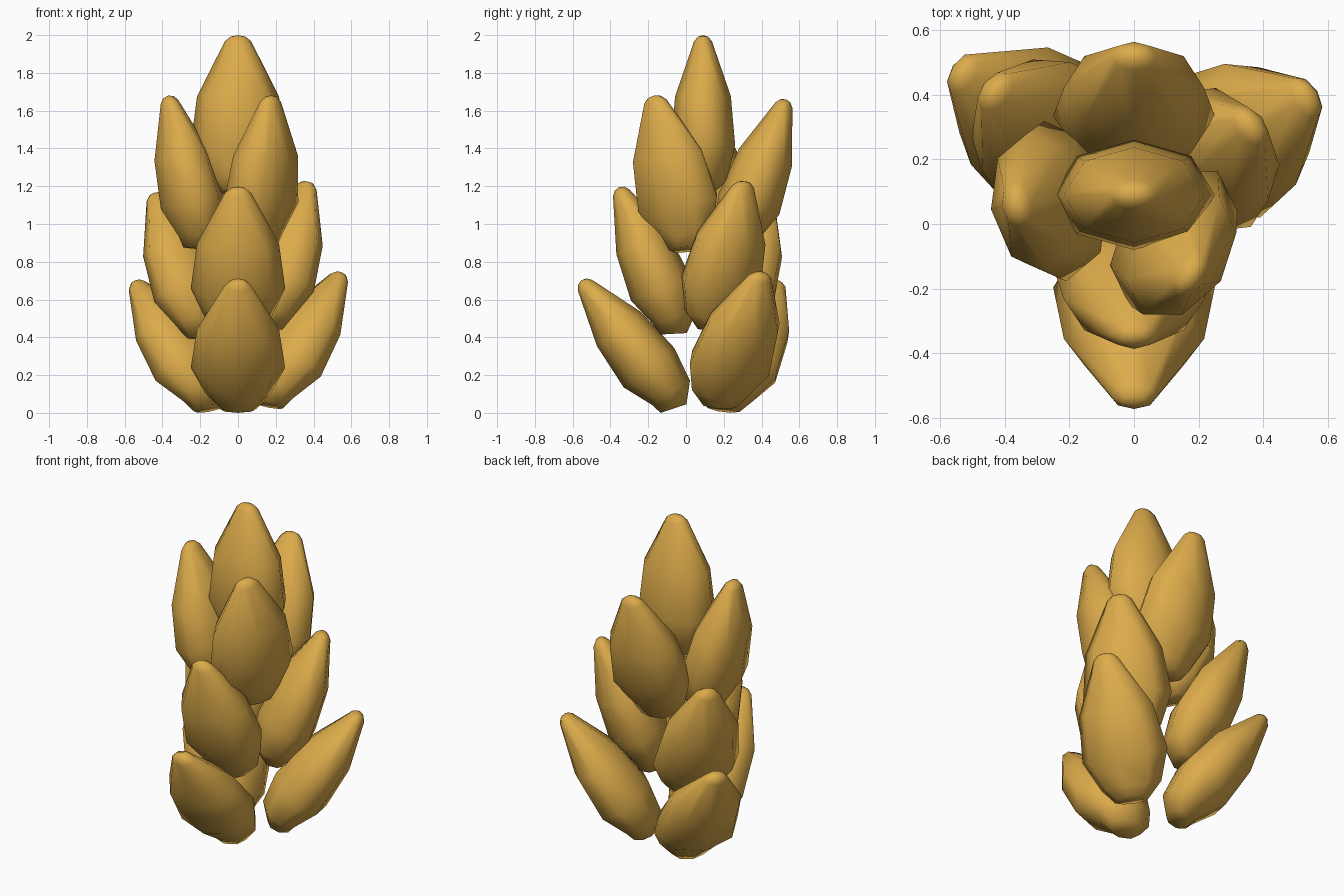
import bpy, bmesh, math
from mathutils import Vector

if "Cube" in bpy.data.objects:
    bpy.data.objects.remove(bpy.data.objects["Cube"])

gold = bpy.data.materials.new("golden grain")
gold.diffuse_color = (0.72, 0.41, 0.07, 1)
gold.use_nodes = True
gold.node_tree.nodes["Principled BSDF"].inputs["Base Color"].default_value = gold.diffuse_color

# Kernel profile: (fraction of length, half width, outward shift, slant of the ring)
PROFILE = [(0.0, 0.10, 0.03, 0.35), (0.09, 0.175, -0.01, 0.1), (0.30, 0.25, 0, 0),
           (0.61, 0.217, 0, 0), (0.96, 0.07, 0, 0), (0.99, 0.04, 0, 0)]
FLAT = 0.68
SIDES = 8


def kernel(name, base, tip, facing):
    """Pointed seed from base to tip, its flat side turned to the facing angle."""
    base, tip = Vector(base), Vector(tip)
    axis = tip - base
    up = axis.normalized()
    f = math.radians(facing)
    wide = Vector((-math.sin(f), math.cos(f), 0))
    wide = (wide - up * wide.dot(up)).normalized()
    out = wide.cross(up)

    bm = bmesh.new()
    rings = []
    for t, r, shift, slant in PROFILE:
        ring = []
        for i in range(SIDES):
            a = math.tau * i / SIDES
            d = r * FLAT * math.sin(a)
            ring.append(bm.verts.new(base + axis * t + wide * r * math.cos(a)
                                     + out * (d + shift) + up * d * slant))
        rings.append(ring)
    top = bm.verts.new(tip)
    for lo, hi in zip(rings, rings[1:]):
        for i in range(SIDES):
            j = (i + 1) % SIDES
            bm.faces.new((lo[i], lo[j], hi[j], hi[i]))
    for i in range(SIDES):
        bm.faces.new((rings[-1][i], rings[-1][(i + 1) % SIDES], top))
    bm.faces.new(rings[0])
    bmesh.ops.recalc_face_normals(bm, faces=bm.faces)
    for face in bm.faces:
        face.smooth = True
    mesh = bpy.data.meshes.new(name)
    bm.to_mesh(mesh)
    bm.free()
    mesh.materials.append(gold)
    bpy.context.collection.objects.link(bpy.data.objects.new(name, mesh))


# Bottom tier, leaning far out
kernel("bottom_front_kernel", (0, -0.042, 0.045), (0, -0.555, 0.705), -90)
kernel("bottom_right_kernel", (0.14, 0.165, 0.06), (0.55, 0.40, 0.745), 31)
kernel("bottom_left_kernel", (-0.135, 0.185, 0.045), (-0.545, 0.48, 0.70), 148)

# Middle tier
kernel("middle_front_kernel", (0, -0.04, 0.43), (0, -0.355, 1.195), -90)
kernel("middle_right_kernel", (0.13, 0.13, 0.455), (0.37, 0.31, 1.225), 40)
kernel("middle_left_kernel", (-0.165, 0.19, 0.41), (-0.44, 0.42, 1.165), 142)

# Upper tier, turned half a step
kernel("upper_right_kernel", (0.10, 0.01, 0.87), (0.175, -0.17, 1.68), -32)
kernel("upper_left_kernel", (-0.19, 0.075, 0.875), (-0.37, 0.06, 1.68), 188)
kernel("upper_back_kernel", (0, 0.25, 0.87), (0, 0.53, 1.66), 90)

# Upright kernel at the top
kernel("top_kernel", (0, 0.09, 1.17), (0, 0.09, 2.0), -90)

# Stand the whole ear on the ground
obs = list(bpy.context.collection.objects)
low = min(v.co.z for o in obs for v in o.data.vertices)
for o in obs:
    if o.name.startswith("bottom"):
        o.location.z = -low
